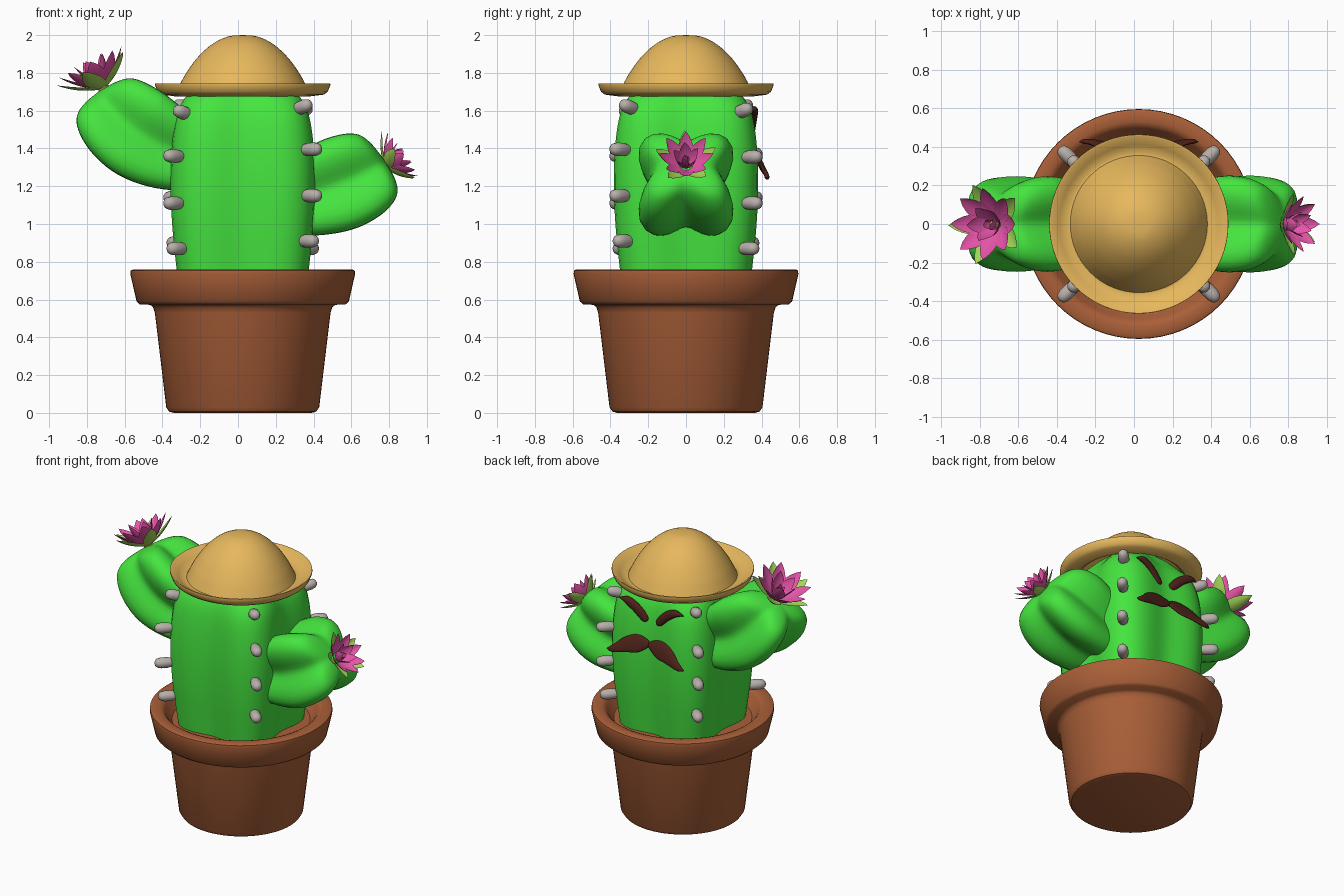
import bpy, bmesh, math
from mathutils import Vector

if "Cube" in bpy.data.objects:
    bpy.data.objects.remove(bpy.data.objects["Cube"])

CX = 0.025  # shared axis of pot, body and hat
X, Y, Z = Vector((1, 0, 0)), Vector((0, 1, 0)), Vector((0, 0, 1))


def material(name, rgb):
    m = bpy.data.materials.new(name)
    m.diffuse_color = (*rgb, 1)
    m.use_nodes = True
    m.node_tree.nodes["Principled BSDF"].inputs["Base Color"].default_value = m.diffuse_color
    return m


TERRACOTTA = material("terracotta", (0.40, 0.115, 0.04))
GREEN = material("cactus_green", (0.06, 0.78, 0.05))
STRAW = material("straw", (0.80, 0.48, 0.11))
GREY = material("spine_grey", (0.48, 0.43, 0.40))
BROWN = material("hair_brown", (0.075, 0.016, 0.01))
PINK = material("petal_pink", (0.80, 0.09, 0.40))
LEAF = material("leaf_green", (0.38, 0.68, 0.10))
POLLEN = material("pollen", (0.55, 0.30, 0.05))


def finish(name, bm, mats, angle=40):
    bmesh.ops.remove_doubles(bm, verts=bm.verts, dist=1e-5)
    bmesh.ops.recalc_face_normals(bm, faces=bm.faces)
    me = bpy.data.meshes.new(name)
    bm.to_mesh(me)
    bm.free()
    for m in mats:
        me.materials.append(m)
    ob = bpy.data.objects.new(name, me)
    bpy.context.collection.objects.link(ob)
    bpy.ops.object.select_all(action='DESELECT')
    ob.select_set(True)
    bpy.context.view_layer.objects.active = ob
    bpy.ops.object.shade_smooth_by_angle(angle=math.radians(angle))
    return ob


def loft(name, rings, mat, sides=48, lobe=0.0):
    """Skin rings of (centre, u, v); lobe > 0 gives four ribs on the diagonals."""
    bm = bmesh.new()
    prev = None
    for c, u, v in rings:
        ring = []
        for i in range(sides):
            a = math.tau * i / sides
            k = 1 - lobe * math.cos(4 * a)
            ring.append(bm.verts.new(c + (u * math.cos(a) + v * math.sin(a)) * k))
        if prev:
            for i in range(sides):
                j = (i + 1) % sides
                bm.faces.new((prev[i], prev[j], ring[j], ring[i]))
        prev = ring
    return finish(name, bm, [mat])


def lathe(name, profile, mat, **kw):
    return loft(name, [(Vector((CX, 0, z)), X * r, Y * r) for r, z in profile], mat, **kw)


def smooth(pts, steps=6):
    """Catmull-Rom through tuples of numbers."""
    p = [Vector(q) for q in pts]
    p = [p[0]] + p + [p[-1]]
    out = []
    for i in range(1, len(p) - 2):
        a, b, c, d = p[i - 1:i + 3]
        for s in range(steps):
            t = s / steps
            out.append(0.5 * (2 * b + (c - a) * t + (2 * a - 5 * b + 4 * c - d) * t * t
                              + (3 * b - a - 3 * c + d) * t ** 3))
    return out + [p[-1]]


# Pot with thick rounded rim, sloping in to the soil
lathe("pot", [(0, 0), (.365, 0), (.39, .007), (.405, .03), (.465, .53), (.475, .56), (.49, .572),
              (.545, .575), (.562, .59), (.595, .735), (.593, .753), (.58, .76), (.53, .76),
              (.51, .752), (.495, .735), (.475, .70), (.45, .67), (0, .66)], TERRACOTTA, sides=64)

# Four-ribbed cactus body
BODY = [(.36, .62), (.378, .76), (.402, .98), (.413, 1.2), (.406, 1.4), (.385, 1.55),
        (.35, 1.64), (.30, 1.70), (.22, 1.78), (.12, 1.85), (0, 1.88)]
body = [(max(r, 0), z) for r, z in smooth(BODY)]
lathe("cactus_body", [(0, .62)] + body, GREEN, sides=64, lobe=0.13)

# Straw hat: bell crown and upturned brim, hollow below
crown = [(max(r, 0), z) for r, z in smooth([(0, 2.0), (.08, 1.992), (.165, 1.95), (.245, 1.875),
                                            (.305, 1.79), (.337, 1.73), (.355, 1.692)], 4)]
lathe("hat", crown + [(.37, 1.69), (.41, 1.71), (.455, 1.745), (.463, 1.745), (.464, 1.735),
                      (.45, 1.70), (.43, 1.685), (.36, 1.676), (.34, 1.69), (.29, 1.78),
                      (.15, 1.92), (0, 1.97)], STRAW, sides=64)

# Ribbed arms following a bent path
ARM = [(0, .78), (.25, .95), (.5, 1.05), (.7, 1.02), (.85, .91), (.94, .74), (.985, .44), (1, 0)]


def arm(name, p0, p1, p2, size):
    p0, p1, p2 = (Vector((x, 0, z)) for x, z in (p0, p1, p2))
    rings = []
    for t, r in smooth(ARM, 5):
        t, r = min(t, 1), max(r, 0) * size
        c = p0 * (1 - t) ** 2 + p1 * 2 * t * (1 - t) + p2 * t * t
        tan = ((p1 - p0) * (1 - t) + (p2 - p1) * t).normalized()
        rings.append((c, Y * r, tan.cross(Y) * r))
    loft(name, rings, GREEN, lobe=0.24)


arm("left_arm", (-.2, 1.36), (-.54, 1.41), (-.74, 1.70), .242)
arm("right_arm", (.2, 1.125), (.55, 1.18), (.778, 1.335), .245)


# Rounded spines, four along each rib
def spine(name, c, d):
    u = d.cross(Z).normalized()
    v = d.cross(u)
    prof = [(-.06, 0), (-.06, .028), (-.02, .036), (.02, .036), (.045, .03), (.058, .018), (.063, 0)]
    loft(name, [(c + d * s, u * r, v * r) for s, r in prof], GREY, sides=14)


for rib, sx, sy, zs in (("front_left", -1, -1, (.87, 1.11, 1.36, 1.59)),
                        ("front_right", 1, -1, (.91, 1.15, 1.395, 1.62)),
                        ("back_left", -1, 1, (.90, 1.14, 1.37, 1.62)),
                        ("back_right", 1, 1, (.87, 1.11, 1.355, 1.60))):
    for i, (z, r, tilt) in enumerate(zip(zs, (.35, .367, .367, .317), (0, 0, .05, .4))):
        spine(f"spine_{rib}_{i}", Vector((CX + sx * r, sy * (r - .015), z)),
              Vector((sx, sy, tilt)).normalized())


# Moustache and eyebrows on the back: flattened tapered tubes, mirrored
def hair(name, pts, side, flat):
    path = smooth(pts, 5)
    rings = []
    for i, p in enumerate(path):
        c = [Vector((CX + side * q[0], q[1], q[2])) for q in
             (path[max(i - 1, 0)], p, path[min(i + 1, len(path) - 1)])]
        tan = (c[2] - c[0]).normalized()
        v = tan.cross(Y).normalized()
        r = max(p[3], 0)
        v.y = -.35 * v.z  # lower edge leans outward
        rings.append((c[1], v * r, v.cross(tan) * min(r, flat)))
    loft(name, rings, BROWN, sides=16)


for side, word in ((-1, "left"), (1, "right")):
    hair(f"moustache_{word}", [(-.005, .38, 1.34, 0), (.015, .383, 1.337, .028), (.085, .39, 1.325, .056),
                               (.16, .403, 1.305, .05), (.235, .422, 1.268, .03),
                               (.275, .428, 1.252, .018), (.31, .425, 1.245, 0)], side, .012)
    hair(f"eyebrow_{word}", [(.04, .342, 1.48, 0), (.055, .346, 1.495, .026), (.12, .356, 1.56, .03),
                             (.19, .362, 1.60, .024), (.26, .358, 1.60, 0)], side, .018)


# Flowers: rings of cupped pointed petals
def flower(name, base, axis, size):
    axis = Vector(axis).normalized()
    e1, e2 = Y, axis.cross(Y)
    bm = bmesh.new()
    # count, length, half width, elevation, twist, material slot
    for n, length, w, elev, twist, slot in ((5, .245, .05, 23, .35, 1), (8, .24, .05, 33, 0, 0),
                                            (5, .19, .044, 55, .4, 0), (3, .12, .03, 72, .1, 0)):
        for k in range(n):
            a = math.tau * k / n + twist
            out = e1 * math.cos(a) + e2 * math.sin(a)
            across = axis.cross(out)
            rows = []
            for i in range(8):
                t = i / 7
                half = w * math.sin(math.pi * t ** .85) ** .75 if 0 < i < 7 else 0
                e = math.radians(elev - 8 + 16 * t)
                mid = (out * math.cos(e) + axis * math.sin(e)) * length * t
                up = axis * math.cos(e) - out * math.sin(e)
                rows.append([bm.verts.new(base + (mid + across * half * s + up * half * .3 * s * s) * size)
                             for s in (-1, -.5, 0, .5, 1)])
            for r0, r1 in zip(rows, rows[1:]):
                for j in range(4):
                    bm.faces.new((r0[j], r0[j + 1], r1[j + 1], r1[j])).material_index = slot
    bmesh.ops.dissolve_degenerate(bm, edges=bm.edges, dist=1e-6)
    finish(name, bm, [PINK, LEAF], 60)
    loft(name + "_centre", [(base + axis * s * size, e1 * r * size, e2 * r * size) for s, r in
                            ((-.02, 0), (-.015, .03), (.02, .028), (.045, .018), (.052, 0))],
         POLLEN, sides=16)


flower("left_flower", Vector((-.71, 0, 1.715)), (-.45, 0, .89), 1.03)
flower("right_flower", Vector((.775, 0, 1.30)), (.82, 0, .57), .8)
